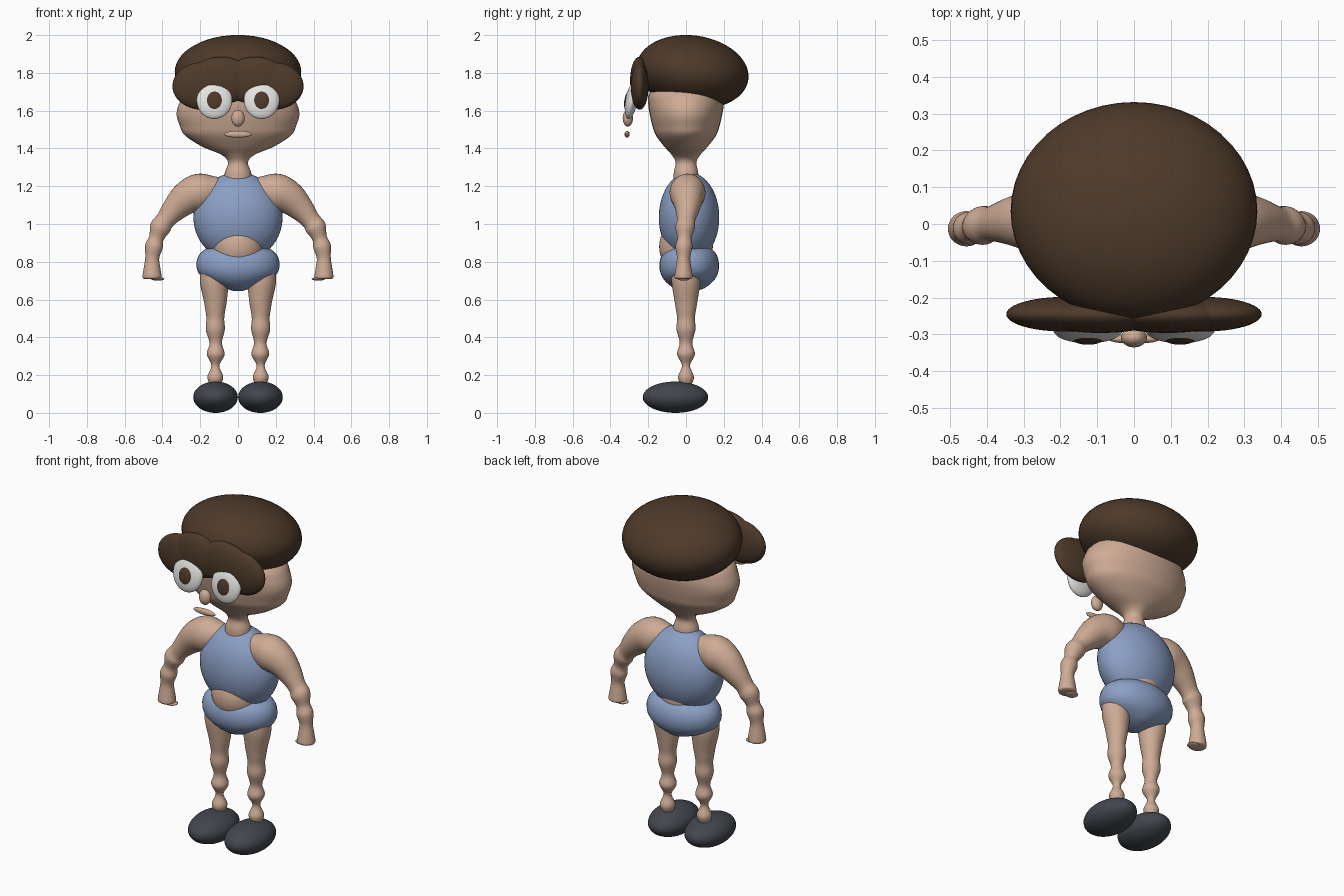
import bpy, bmesh, math
from mathutils import Vector

cube = bpy.data.objects.get("Cube")
if cube:
    bpy.data.objects.remove(cube)


def material(name, rgb):
    m = bpy.data.materials.new(name)
    m.use_nodes = True
    m.diffuse_color = (*rgb, 1)
    m.node_tree.nodes["Principled BSDF"].inputs["Base Color"].default_value = (*rgb, 1)
    return m


skin = material("skin tan", (0.62, 0.41, 0.30))
brown = material("dark brown", (0.075, 0.042, 0.023))
blue = material("soft blue", (0.26, 0.35, 0.56))
charcoal = material("charcoal", (0.055, 0.062, 0.075))
white = material("eye white", (0.78, 0.78, 0.76))


def finish(bm, name, mat):
    bmesh.ops.recalc_face_normals(bm, faces=bm.faces)
    for f in bm.faces:
        f.smooth = True
    mesh = bpy.data.meshes.new(name)
    bm.to_mesh(mesh)
    bm.free()
    mesh.materials.append(mat)
    ob = bpy.data.objects.new(name, mesh)
    bpy.context.collection.objects.link(ob)
    return ob


def ellipsoid(name, mat, centre, radii, tilt=0):
    bm = bmesh.new()
    bmesh.ops.create_uvsphere(bm, u_segments=48, v_segments=28, radius=1)
    ob = finish(bm, name, mat)
    ob.location, ob.scale = centre, radii
    ob.rotation_euler.x = math.radians(tilt)
    return ob


def spline(p, steps=6):
    """Smooth the control rows with a Catmull-Rom curve."""
    p = [Vector(q) for q in p]
    p = [p[0]] + p + [p[-1]]
    out = []
    for a, b, c, d in zip(p, p[1:], p[2:], p[3:]):
        for i in range(steps):
            t = i / steps
            out.append(b + (c - a) * t / 2 + (a * 2 - b * 5 + c * 4 - d) * t * t / 2
                       + (b * 3 - a - c * 3 + d) * t ** 3 / 2)
    return out + [p[-1]]


def tube(name, mat, rows, sides=32):
    """Loft ellipses along a path; each row is x, y, z, side radius, depth radius."""
    rows = spline(rows)
    bm = bmesh.new()
    rings = []
    for i, r in enumerate(rows):
        a, b = rows[max(i - 1, 0)], rows[min(i + 1, len(rows) - 1)]
        along = Vector((b[0] - a[0], 0, b[2] - a[2])).normalized()
        depth = Vector((0, 1, 0))
        side = depth.cross(along)
        ring = []
        for k in range(sides):
            t = math.tau * k / sides
            ring.append(bm.verts.new(Vector(r[:3]) + side * r[3] * math.cos(t)
                                     + depth * r[4] * math.sin(t)))
        rings.append(ring)
    for lo, hi in zip(rings, rings[1:]):
        for k in range(sides):
            j = (k + 1) % sides
            bm.faces.new((lo[k], lo[j], hi[j], hi[k]))
    bm.faces.new(rings[0])
    bm.faces.new(rings[-1])
    return finish(bm, name, mat)


# Head with neck, and the hair cap
tube("head_and_neck", skin, [
    (0, 0, 1.20, .075, .065), (0, 0, 1.27, .07, .065), (0, 0, 1.325, .053, .055),
    (0, 0, 1.365, .085, .075), (0, 0, 1.41, .19, .115), (0, 0, 1.47, .282, .16),
    (0, 0, 1.52, .308, .178), (0, 0, 1.58, .325, .192), (0, 0, 1.64, .31, .20),
    (0, 0, 1.70, .265, .19), (0, 0, 1.78, .12, .10)])
ellipsoid("hair", brown, (0, .035, 1.805), (.335, .298, .193), -8)

# Mirrored lobes of the fringe, eyes and shoes
for s, label in ((1, "left"), (-1, "right")):
    ellipsoid(label + "_fringe_outer", brown, (s * .19, -.245, 1.73), (.157, .047, .125))
    ellipsoid(label + "_fringe_inner", brown, (s * .09, -.247, 1.76), (.175, .049, .125))
    ellipsoid(label + "_eye", white, (s * .125, -.288, 1.655), (.094, .032, .10), -10)
    ellipsoid(label + "_pupil", brown, (s * .125, -.308, 1.655), (.046, .018, .053), -10)
    ellipsoid(label + "_shoe", charcoal, (s * .119, -.056, .083), (.118, .173, .083))

ellipsoid("nose", skin, (0, -.308, 1.56), (.035, .027, .044))
ellipsoid("mouth", skin, (0, -.312, 1.475), (.072, .013, .018))

# Torso, bare waist and shorts
ellipsoid("shirt", blue, (0, .016, 1.035), (.236, .16, .238))
ellipsoid("waist", skin, (0, 0, .88), (.142, .142, .15))
tube("shorts", blue, [
    (0, .017, .645, .02, .03), (0, .017, .66, .07, .08), (0, .017, .695, .155, .125),
    (0, .017, .735, .205, .15), (0, .017, .78, .22, .158), (0, .017, .825, .212, .15),
    (0, .017, .858, .185, .13), (0, .017, .876, .14, .10), (0, .017, .879, .02, .02)])

for s, label in ((1, "left"), (-1, "right")):
    # Knobbly leg: height, centre x, radius
    legs = [(.76, .125, .075), (.69, .125, .076), (.60, .12, .062), (.55, .12, .054),
            (.50, .12, .047), (.44, .12, .05), (.37, .118, .033), (.31, .118, .047),
            (.25, .12, .021), (.19, .12, .042), (.14, .12, .025)]
    tube(label + "_leg", skin, [(s * x, 0, z, r, r) for z, x, r in legs])

    # Arm from shoulder to wrist and blunt hand
    arm = [(.06, 1.19, .05), (.14, 1.175, .085), (.21, 1.165, .10), (.275, 1.135, .088),
           (.335, 1.08, .068), (.385, 1.02, .051), (.412, .98, .055), (.432, .925, .039),
           (.445, .88, .047), (.454, .82, .037), (.455, .76, .045), (.455, .718, .05),
           (.455, .708, .035)]
    tube(label + "_arm", skin,
         [(s * x, .008 - .05 * max(0, x - .35) * 4, z, r, r * .95) for x, z, r in arm])
    ellipsoid(label + "_fingers", skin, (s * .425, -.012, .709), (.035, .032, .009))
